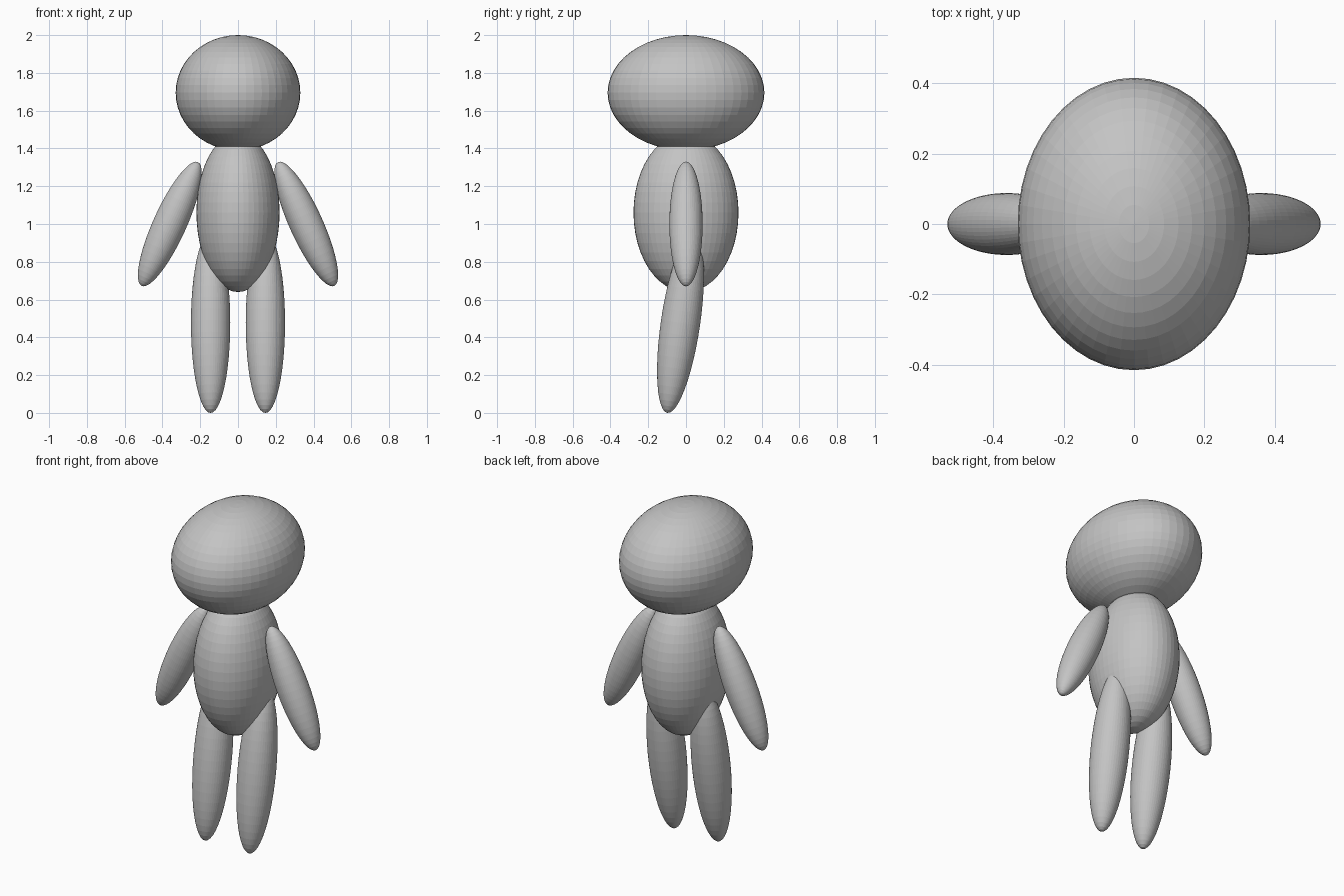
import bpy
from math import radians

cube = bpy.data.objects.get("Cube")
if cube:
    bpy.data.objects.remove(cube, do_unlink=True)

# One plain grey for the whole figure
grey = bpy.data.materials.new("plain grey")
grey.use_nodes = True
GREY = (0.55, 0.55, 0.55, 1)
grey.diffuse_color = GREY
grey.node_tree.nodes["Principled BSDF"].inputs["Base Color"].default_value = GREY


def ellipsoid(name, center, radii, tilt=(0, 0, 0)):
    """Flat-shaded ellipsoid, tilted by degrees about x, y, z."""
    bpy.ops.mesh.primitive_uv_sphere_add(
        segments=48, ring_count=24, radius=1, location=center,
        rotation=[radians(a) for a in tilt])
    obj = bpy.context.object
    obj.name = obj.data.name = name
    obj.scale = radii
    obj.data.materials.append(grey)
    return obj


# Head is longest front to back; torso tucks up into it
ellipsoid("head", (0, 0, 1.695), (0.33, 0.415, 0.305))
ellipsoid("torso", (0, 0, 1.06), (0.22, 0.278, 0.42))

# Limbs: arms spread outward, legs lean forward at the feet
for side, s in (("left", 1), ("right", -1)):
    ellipsoid(side + "_arm", (s * 0.361, 0, 1.0),
              (0.088, 0.088, 0.36), (0, -s * 24.4, 0))
    ellipsoid(side + "_leg", (s * 0.145, -0.029, 0.477),
              (0.104, 0.104, 0.482), (-8.3, 0, 0))
